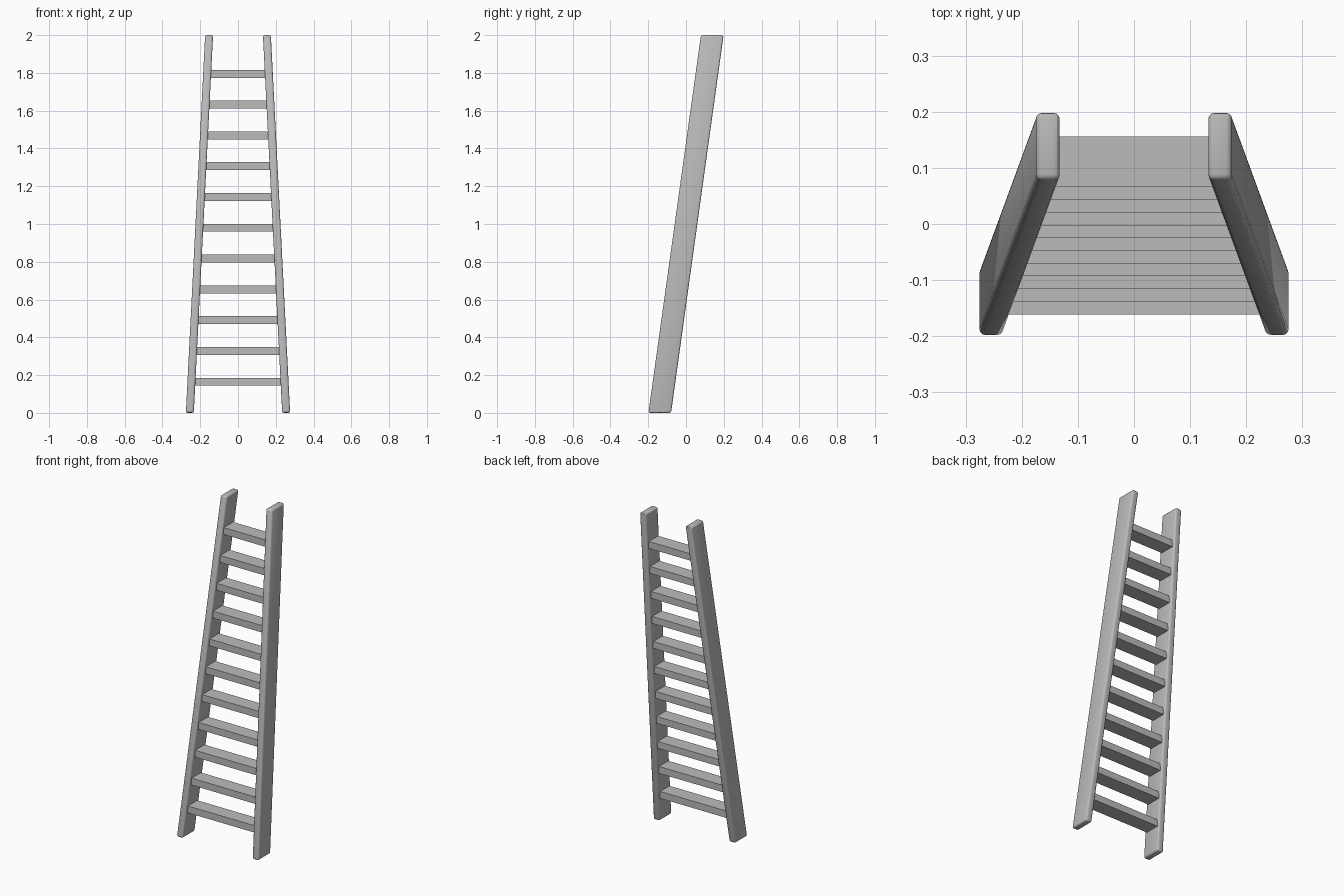
import bpy
import bmesh
from mathutils import Vector

if "Cube" in bpy.data.objects:
    bpy.data.objects.remove(bpy.data.objects["Cube"], do_unlink=True)

HEIGHT = 2.0
RUNGS = 11
FIRST, LAST = 0.165, 1.795       # heights of the end rungs

grey = bpy.data.materials.new("plain_grey")
grey.use_nodes = True
colour = (0.5, 0.5, 0.5, 1)
grey.diffuse_color = colour
grey.node_tree.nodes["Principled BSDF"].inputs["Base Color"].default_value = colour


def rail_centre(z):
    """Centre of the left rail at a height: leans back and tapers inward."""
    t = z / HEIGHT
    return Vector((0.255 - 0.102 * t, -0.139 + 0.278 * t, z))


def add_box(name, size, place):
    """Box whose unit-cube corners are mapped by place(corner)."""
    bm = bmesh.new()
    bmesh.ops.create_cube(bm, size=1)
    for v in bm.verts:
        c = v.co.copy()
        v.co = place(c) + Vector((c.x * size[0], c.y * size[1], c.z * size[2]))
    bmesh.ops.recalc_face_normals(bm, faces=bm.faces)
    mesh = bpy.data.meshes.new(name)
    bm.to_mesh(mesh)
    bm.free()
    mesh.materials.append(grey)
    ob = bpy.data.objects.new(name, mesh)
    bpy.context.collection.objects.link(ob)
    return ob


# Side rails: sheared planks with rounded edges
for side, name in ((1, "left_rail"), (-1, "right_rail")):
    def place(c, side=side):
        p = rail_centre((c.z + 0.5) * HEIGHT)
        return Vector((p.x * side, p.y, p.z))
    rail = add_box(name, (0.042, 0.12, 0), place)
    bevel = rail.modifiers.new("rounded_edges", "BEVEL")
    bevel.width = 0.01
    bevel.segments = 3
    bevel.limit_method = "NONE"
    bpy.ops.object.select_all(action="DESELECT")
    rail.select_set(True)
    bpy.context.view_layer.objects.active = rail
    bpy.ops.object.modifier_apply(modifier=bevel.name)
    bpy.ops.object.shade_smooth_by_angle()

# Flat treads reaching into both rails
for i in range(RUNGS):
    p = rail_centre(FIRST + (LAST - FIRST) * i / (RUNGS - 1))
    add_box(f"rung_{i + 1}", (2 * p.x - 0.02, 0.09, 0.042),
            lambda c, p=p: Vector((0, p.y, p.z)))
